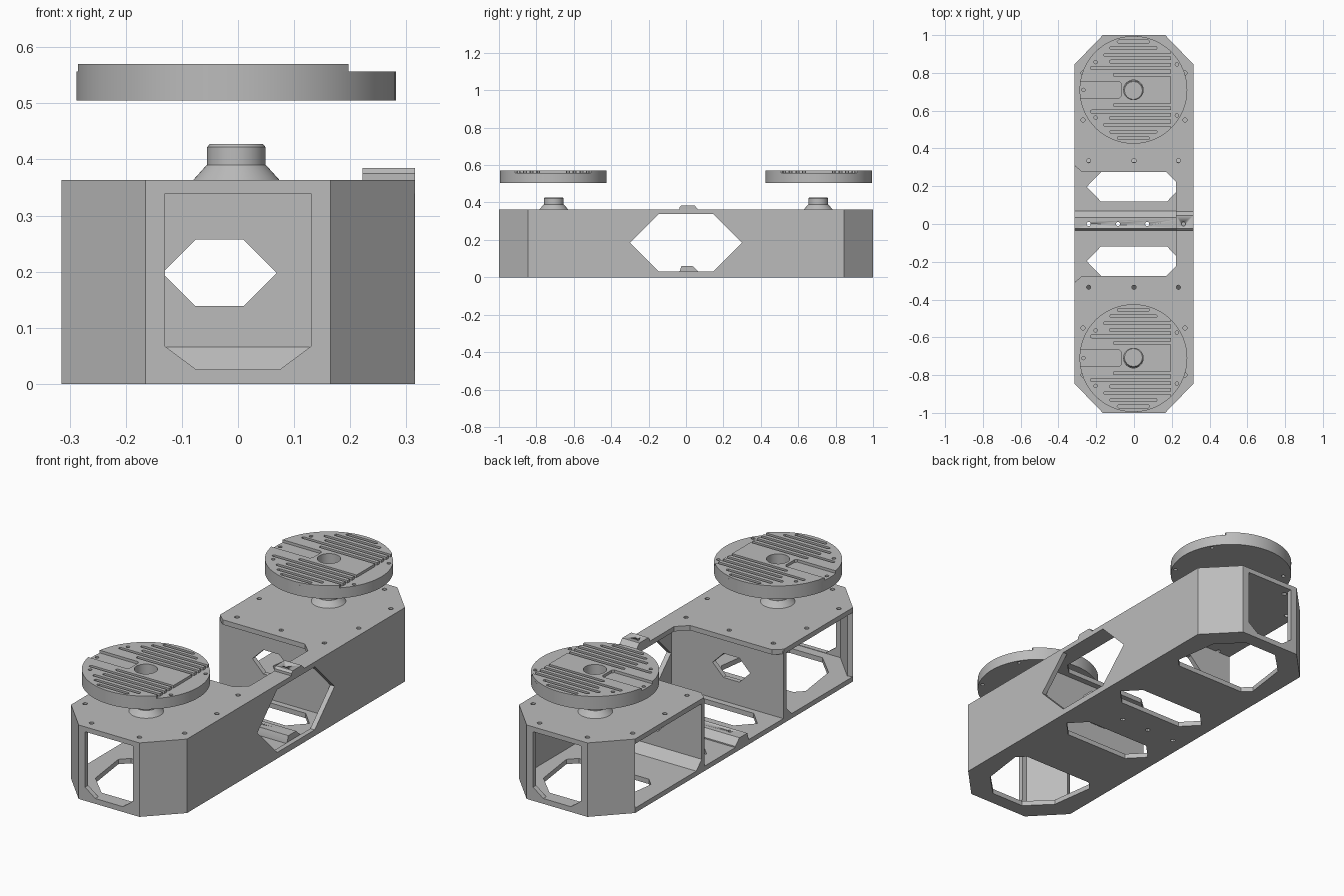
import bpy, bmesh, math
from mathutils import Matrix

old = bpy.data.objects.get("Cube")
if old:
    bpy.data.objects.remove(old, do_unlink=True)

grey = bpy.data.materials.new("plain grey")
grey.use_nodes = True
COLOUR = (0.5, 0.5, 0.5, 1)
grey.diffuse_color = COLOUR
grey.node_tree.nodes["Principled BSDF"].inputs["Base Color"].default_value = COLOUR

# Local (u, v, w) axes of a plate lying across the named axis
AXES = {
    "z": Matrix.Identity(4),
    "x": Matrix(((0, 0, 1, 0), (1, 0, 0, 0), (0, 1, 0, 0), (0, 0, 0, 1))),
    "y": Matrix(((1, 0, 0, 0), (0, 0, 1, 0), (0, 1, 0, 0), (0, 0, 0, 1))),
}


def finish(name, mesh):
    obj = bpy.data.objects.new(name, mesh)
    bpy.context.collection.objects.link(obj)
    mesh.materials.clear()
    mesh.materials.append(grey)
    bpy.ops.object.select_all(action="DESELECT")
    obj.select_set(True)
    bpy.context.view_layer.objects.active = obj
    bpy.ops.object.shade_smooth_by_angle(angle=math.radians(30))
    return obj


def plate(name, outline, low, high, axis="z", holes=()):
    """Flat plate with holes, from low to high along an axis."""
    curve = bpy.data.curves.new(name, "CURVE")
    curve.dimensions = "2D"
    curve.fill_mode = "BOTH"
    curve.extrude = (high - low) / 2
    for loop in [outline, *holes]:
        spline = curve.splines.new("POLY")
        spline.points.add(len(loop) - 1)
        for point, (u, v) in zip(spline.points, loop):
            point.co = (u, v, 0, 1)
        spline.use_cyclic_u = True
    temp = bpy.data.objects.new(name, curve)
    bpy.context.collection.objects.link(temp)
    graph = bpy.context.evaluated_depsgraph_get()
    mesh = bpy.data.meshes.new_from_object(temp.evaluated_get(graph))
    bpy.data.objects.remove(temp, do_unlink=True)
    mesh.transform(AXES[axis] @ Matrix.Translation((0, 0, (low + high) / 2)))
    bm = bmesh.new()
    bm.from_mesh(mesh)
    bmesh.ops.remove_doubles(bm, verts=bm.verts, dist=0.00001)
    bmesh.ops.recalc_face_normals(bm, faces=bm.faces)
    bm.to_mesh(mesh)
    bm.free()
    return finish(name, mesh)


def circle(u, v, r, n=12):
    return [(u + r * math.cos(math.tau * i / n), v + r * math.sin(math.tau * i / n))
            for i in range(n)]


def hexagon(u, v, tip, flat, half):
    return [(u - tip, v), (u - flat, v + half), (u + flat, v + half),
            (u + tip, v), (u + flat, v - half), (u - flat, v - half)]


def flip(points, s):
    return [(u, v * s) for u, v in points]


W, L, H, T = 0.315, 1.0, 0.363, 0.024     # half width, half length, height, wall
CW, CL = 0.165, 0.845                     # where the corner cuts begin
SCREW = 0.011

# Floor with lightening holes
octagon = [(W, -CL), (W, CL), (CW, L), (-CW, L), (-W, CL), (-W, -CL), (-CW, -L), (CW, -L)]
end_hole = [(-0.23, 0.6), (-0.19, 0.56), (0.19, 0.56), (0.23, 0.6),
            (0.2, 0.82), (0.09, 0.93), (-0.09, 0.93), (-0.2, 0.82)]
beam_screws = [-0.24, -0.085, 0.07]
floor_holes = [circle(x, 0, SCREW) for x in beam_screws]
for s in (-1, 1):
    floor_holes += [hexagon(0, 0.197 * s, 0.25, 0.175, 0.078), flip(end_hole, s)]
plate("floor", octagon, 0, T, holes=floor_holes)

# Top plate: two end decks joined by a rail on the left side
deck_edge = [(-W, 0.31), (-0.275, 0.275), (0.17, 0.275), (0.222, 0.225)]
top_outline = octagon[:5] + deck_edge + flip(deck_edge[::-1], -1) + octagon[5:]
screws = [(-0.24, 0.335), (0, 0.335), (0.235, 0.335), (-0.27, 0.55), (0.27, 0.55),
          (-0.27, 0.8), (0.27, 0.8), (-0.13, 0.95), (0.13, 0.95)]
top_holes = [circle(x, y * s, SCREW) for x, y in screws for s in (-1, 1)]
plate("top_plate", top_outline, H - T, H, holes=top_holes)

# Left side wall with its wide window
plate("side_wall", [(-CL, 0), (CL, 0), (CL, H), (-CL, H)], W - T, W, "x",
      [hexagon(0, 0.185, 0.3, 0.145, 0.155)])

# Cross beam on the floor and tab on the rail
beam = plate("cross_beam", [(-0.035, T - 0.004), (-0.035, 0.03), (-0.025, 0.06),
                            (0.035, 0.06), (0.068, 0.03), (0.068, T - 0.004)],
             -W, W - T, "x")
tab = plate("rail_tab", [(-0.035, H - 0.01), (-0.035, 0.375), (-0.025, 0.385),
                         (0.045, 0.385), (0.065, H), (0.065, H - 0.01)],
            0.222, W, "x")


def drill(target, xs, z):
    bm = bmesh.new()
    for x in xs:
        bmesh.ops.create_cone(bm, cap_ends=True, segments=12, radius1=SCREW, radius2=SCREW,
                              depth=0.12, matrix=Matrix.Translation((x, 0, z)))
    mesh = bpy.data.meshes.new("drill")
    bm.to_mesh(mesh)
    bm.free()
    cutter = finish("drill_cutter", mesh)
    cutter.hide_render = True
    cutter.hide_set(True)
    cut = target.modifiers.new("screw holes", "BOOLEAN")
    cut.object = cutter
    cut.solver = "EXACT"


drill(beam, beam_screws, 0.04)
drill(tab, [0.262], 0.42)

# Disc: upper layer is a comb of slots open towards a lower step
R, STEP, SLOT = 0.285, 0.2, 0.008
slot_ends = {0.08: -0.1, 0.115: -0.22, 0.15: -0.12, 0.185: -0.15}
slots = sorted([(y * s, x) for y, x in slot_ends.items() for s in (-1, 1)])
start = math.acos(STEP / R)
comb = []
pocketed = False
for i in range(73):
    a = start + (math.tau - 2 * start) * i / 72
    x, y = R * math.cos(a), R * math.sin(a)
    if x < 0 and abs(y) < 0.045:
        if not pocketed:
            comb += [(-0.282, 0.044), (-0.075, 0.044), (-0.065, 0.034),
                     (-0.065, -0.034), (-0.075, -0.044), (-0.282, -0.044)]
            pocketed = True
    else:
        comb.append((x, y))
for y, x in slots:
    comb += [(STEP, y - SLOT), (x, y - SLOT), (x - 0.006, y - 0.005),
             (x - 0.006, y + 0.005), (x, y + SLOT), (STEP, y + SLOT)]


def moved(points, y):
    return [(u, v + y) for u, v in points]


for s, end in ((-1, "front"), (1, "back")):
    # End wall with window and the two angled corner walls
    window = [(-0.13, 0.067), (-0.075, 0.026), (0.075, 0.026), (0.13, 0.067),
              (0.13, H - T), (-0.13, H - T)]
    plate(end + "_wall", [(-CW, 0), (CW, 0), (CW, H), (-CW, H)],
          *sorted((s * L, s * (L - T))), "y", [window])
    for m, side in ((-1, "right"), (1, "left")):
        corner = [(CW, L), (W, CL), (W - T, CL - 0.01), (CW - 0.01, L - T)]
        plate(f"{end}_{side}_corner_wall", [(x * m, y * s) for x, y in corner], 0, H)

    # Partition with cable opening and sloped foot
    plate(end + "_partition", [(-W, 0.01), (W - T, 0.01), (W - T, H - 0.01), (-W, H - 0.01)],
          *sorted((s * 0.305, s * 0.328)), "y", [hexagon(-0.033, 0.198, 0.102, 0.043, 0.059)])
    plate(end + "_partition_foot", [(s * 0.327, T), (s * 0.37, T), (s * 0.327, 0.067)],
          -W, W - T, "x")

    # Stepped round post
    cy = s * 0.707
    bm = bmesh.new()
    for r1, r2, z1, z2 in ((0.079, 0.053, H - 0.002, 0.39), (0.052, 0.052, 0.39, 0.422),
                           (0.052, 0.047, 0.422, 0.428)):
        bmesh.ops.create_cone(bm, cap_ends=True, segments=48, radius1=r1, radius2=r2,
                              depth=z2 - z1,
                              matrix=Matrix.Translation((-0.003, cy, (z1 + z2) / 2)))
    mesh = bpy.data.meshes.new(end + "_post")
    bm.to_mesh(mesh)
    bm.free()
    finish(end + "_post", mesh)

    # Floating slotted disc
    dy = s * 0.71
    bore = circle(0, 0, 0.052, 36)
    pins = [circle(-0.2, y, 0.009) for y in (-0.147, 0.147)]
    low_pins = [circle(0.23, y, 0.009) for y in (-0.135, 0.135)] + [circle(-0.265, 0, 0.009)]
    short_slots = [[(-x, y - SLOT), (x, y - SLOT), (x + 0.006, y), (x, y + SLOT),
                    (-x, y + SLOT), (-x - 0.006, y)]
                   for y, x in ((0.222, 0.12), (-0.222, 0.12), (0.255, 0.08), (-0.255, 0.08))]
    layers = (("_disc_base", circle(0, 0, R, 96), 0.505, 0.557, [bore] + pins + low_pins),
              ("_disc_ridges", comb, 0.557, 0.57, [bore] + pins + short_slots))
    for part, outline, z1, z2, holes in layers:
        disc = plate(end + part, moved(outline, dy), z1, z2,
                     holes=[moved(h, dy) for h in holes])
        disc.location.x = -0.003
